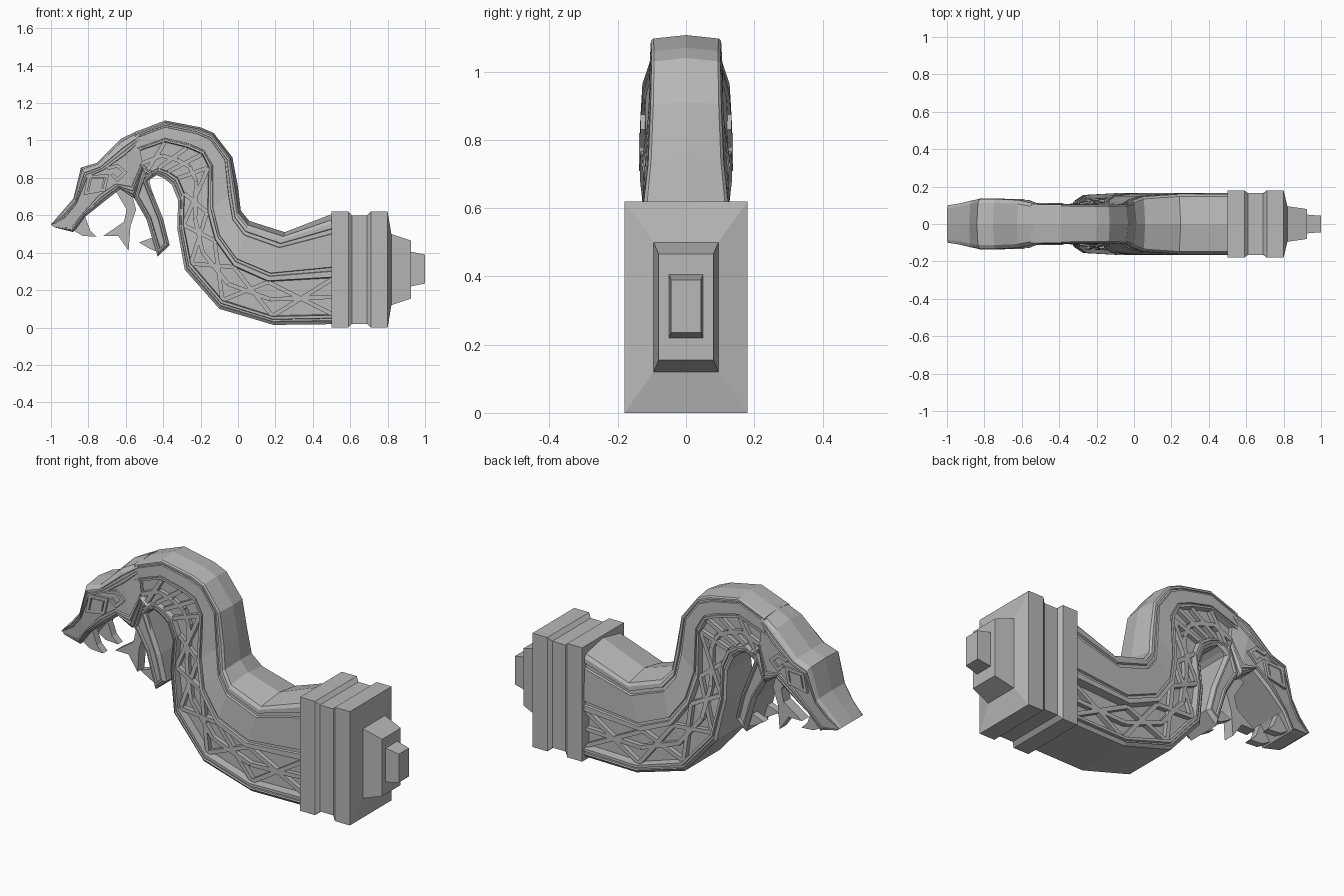
import bpy, bmesh
from mathutils import Vector

cube = bpy.data.objects.get("Cube")
if cube:
    bpy.data.objects.remove(cube, do_unlink=True)

stone = bpy.data.materials.new("plain_grey")
stone.use_nodes = True
GREY = (.48, .48, .48, 1)
stone.diffuse_color = GREY
stone.node_tree.nodes["Principled BSDF"].inputs["Base Color"].default_value = GREY


def finish(name, bm):
    bmesh.ops.recalc_face_normals(bm, faces=bm.faces)
    mesh = bpy.data.meshes.new(name)
    bm.to_mesh(mesh)
    bm.free()
    mesh.materials.append(stone)
    obj = bpy.data.objects.new(name, mesh)
    bpy.context.collection.objects.link(obj)
    return obj


def loft(bm, rings):
    """Skin a list of closed rings and cap both ends."""
    rows = [[bm.verts.new(p) for p in ring] for ring in rings]
    count = len(rows[0])
    for a, b in zip(rows, rows[1:]):
        for i in range(count):
            j = (i + 1) % count
            bm.faces.new((a[i], a[j], b[j], b[i]))
    bm.faces.new(rows[0])
    bm.faces.new(rows[-1])


def prism(bm, outline, y0, y1):
    loft(bm, [[(x, y, z) for x, z in outline] for y in (y0, y1)])


def plate(name, outline, half, steps):
    """Side profile extruded across y, with stepped rims on both sides."""
    bm = bmesh.new()
    prism(bm, outline, -half, half)
    bmesh.ops.recalc_face_normals(bm, faces=bm.faces)
    caps = [f for f in bm.faces if abs(f.normal.y) > .9 and len(f.verts) == len(outline)]
    for thickness, depth in steps:
        bmesh.ops.inset_region(bm, faces=caps, thickness=thickness, depth=depth, use_even_offset=True)
    finish(name, bm)


def strip(bm, path, width, y0, y1, closed=False):
    """Mitred flat moulding along a side-view path, on both sides."""
    pts = [Vector(p) for p in path]
    n = len(pts)
    offs = []
    for i, p in enumerate(pts):
        before = pts[i - 1] if closed or i else None
        after = pts[(i + 1) % n] if closed or i < n - 1 else None
        d1 = (p - before).normalized() if before else (after - p).normalized()
        d2 = (after - p).normalized() if after else d1
        m = (d1 + d2).normalized()
        offs.append(Vector((-m.y, m.x)) * width / 2 / max(m.dot(d1), .4))
    for i in range(n if closed else n - 1):
        j = (i + 1) % n
        quad = [pts[i] + offs[i], pts[j] + offs[j], pts[j] - offs[j], pts[i] - offs[i]]
        for s in (1, -1):
            prism(bm, quad, s * y0, s * y1)


def bar(bm, a, b, width, thick):
    """Square bar between two points, kept flat to the side."""
    side = (b - a).cross(Vector((0, 1, 0))).normalized() * width / 2
    out = Vector((0, thick / 2, 0))
    corners = (side + out, side - out, -side - out, -side + out)
    loft(bm, [[p + c for c in corners] for p in (a, b)])


def lane_point(station, a, factor):
    """Point on a station: a runs from back (0) over panel edge (1) to belly (2)."""
    back, edge, belly, w0, w1 = station
    p, q = (back, edge) if a <= 1 else (edge, belly)
    flat = Vector(p).lerp(Vector(q), a if a <= 1 else a - 1)
    return Vector((flat.x, factor * (w0 + (w1 - w0) * min(a, 1)), flat.y))


def mirror(p):
    return Vector((p.x, -p.y, p.z))


def loft_lanes(name, stations, lanes):
    """Symmetric body with a ridge along the middle of the back."""
    rings = []
    for st in stations:
        half = [lane_point(st, a, f) for a, f in lanes]
        rings.append([lane_point(st, 0, 0)] + half + [mirror(p) for p in reversed(half)])
    bm = bmesh.new()
    loft(bm, rings)
    finish(name, bm)


# Socket: stepped rectangular collar, plug and tenon (x, half width, bottom, top)
SOCKET = [(.5, .18, 0, .62), (.59, .18, 0, .62), (.61, .165, .02, .6), (.69, .165, .02, .6),
          (.71, .18, 0, .62), (.8, .18, 0, .62), (.82, .095, .12, .5), (.925, .08, .155, .465),
          (.925, .05, .22, .405), (1, .044, .235, .39)]
bm = bmesh.new()
loft(bm, [[(x, -w, lo), (x, w, lo), (x, w, hi), (x, -w, hi)] for x, w, lo, hi in SOCKET])
finish("socket", bm)

# Body stations: back point, panel edge, belly point, half width at back and belly
STATIONS = [
    ((.51, .61), (.51, .27), (.51, .018), .158, .165),
    ((.25, .51), (.16, .25), (.19, .014), .158, .165),
    ((.06, .57), (-.02, .33), (-.1, .1), .142, .165),
    ((.015, .625), (-.12, .47), (-.285, .31), .12, .155),
    ((0, .75), (-.16, .62), (-.325, .53), .108, .128),
    ((-.03, .91), (-.155, .86), (-.32, .68), .102, .112),
    ((-.13, 1.04), (-.19, .93), (-.355, .765), .1, .108),
    ((-.2, 1.07), (-.27, .965), (-.4, .8), .1, .108),
    ((-.39, 1.107), (-.39, .995), (-.435, .815), .102, .108),
    ((-.55, 1.045), (-.55, .94), (-.49, .78), .106, .108)]
# Lanes: place along the station and width factor
LANES = [(.09, .93), (.15, 1), (.23, 1), (.24, .92), (.31, .92), (.32, 1), (.84, 1), (.85, .93),
         (.9, .93), (.91, 1), (1, 1), (1.02, .73), (1.79, .73), (1.81, 1), (1.87, 1),
         (1.88, .94), (1.92, .94), (1.93, 1), (2, .92)]
loft_lanes("body", STATIONS, LANES)

# Lattice in the recessed side panels: crosses low down, slanted rungs in the neck
bm = bmesh.new()
for i, (one, two) in enumerate(zip(STATIONS, STATIONS[1:])):
    spans = [(1.03, 1.8), (1.42, 1.42)]
    if i < 5:
        spans.append((1.8, 1.03))
    for a, b in spans:
        p, q = lane_point(one, a, .77), lane_point(two, b, .77)
        for s, e in ((p, q), (mirror(p), mirror(q))):
            bar(bm, s, e, .022, .036)
finish("side_lattice", bm)

# Head: crown line and mouth line, continuing the neck's side moulding
CROWN = [(-.53, 1.055), (-.625, 1.01), (-.755, .88), (-.84, .855), (-.88, .69), (-.94, .62), (-1, .55)]
MOUTH = [(-.51, .84), (-.555, .69), (-.63, .74), (-.72, .67), (-.82, .59), (-.88, .51), (-.98, .535)]
HALF = [.108, .128, .134, .135, .125, .11, .1]
HEAD_LANES = [(.05, .84), (.11, .97), (.15, 1), (.16, .93), (.21, .93), (.22, 1), (.27, 1),
              (.28, .93), (.8, .93), (.81, 1), (.87, 1), (.88, .93), (.92, .93), (.93, 1), (1, .92)]
loft_lanes("head", [(c, m, m, w, w) for c, m, w in zip(CROWN, MOUTH, HALF)], HEAD_LANES)

# Lower jaw: hanging curved slab with bevelled edges
JAW = [(-.545, .9), (-.515, .83), (-.56, .7), (-.49, .58), (-.43, .38), (-.365, .44),
       (-.4, .58), (-.48, .78), (-.44, .82)]
plate("lower_jaw", JAW, .092, [(.014, .02), (.008, 0), (.004, -.012)])

# Eyes: diamond frame with a centre stud, and an angular brow curl
bm = bmesh.new()
for r, w in ((.058, .016), (.02, .034)):
    diamond = [(-.757 + dx * r, .765 + dz * r) for dx, dz in ((-1, -.8), (.7, -.5), (1, .8), (-.7, .7))]
    strip(bm, diamond, w, .11, .137, closed=True)
finish("eyes", bm)
bm = bmesh.new()
strip(bm, [(-.7, .85), (-.645, .865), (-.605, .83), (-.645, .79), (-.675, .82)], .018, .105, .133)
finish("brows", bm)

# Forked tongue and paired teeth
TONGUE = [(-.66, .74), (-.58, .76), (-.545, .63), (-.575, .54), (-.585, .41), (-.64, .49),
          (-.72, .49), (-.61, .565), (-.595, .63)]
UPPER_TOOTH = [(-.88, .52), (-.82, .6), (-.79, .52), (-.755, .485), (-.83, .49)]
LOWER_TOOTH = [(-.46, .6), (-.46, .48), (-.53, .455), (-.47, .42), (-.42, .4)]
bm = bmesh.new()
prism(bm, TONGUE, -.03, .03)
finish("tongue", bm)
bm = bmesh.new()
for outline in (UPPER_TOOTH, LOWER_TOOTH):
    for s in (1, -1):
        prism(bm, outline, s * .045, s * .085)
finish("teeth", bm)
